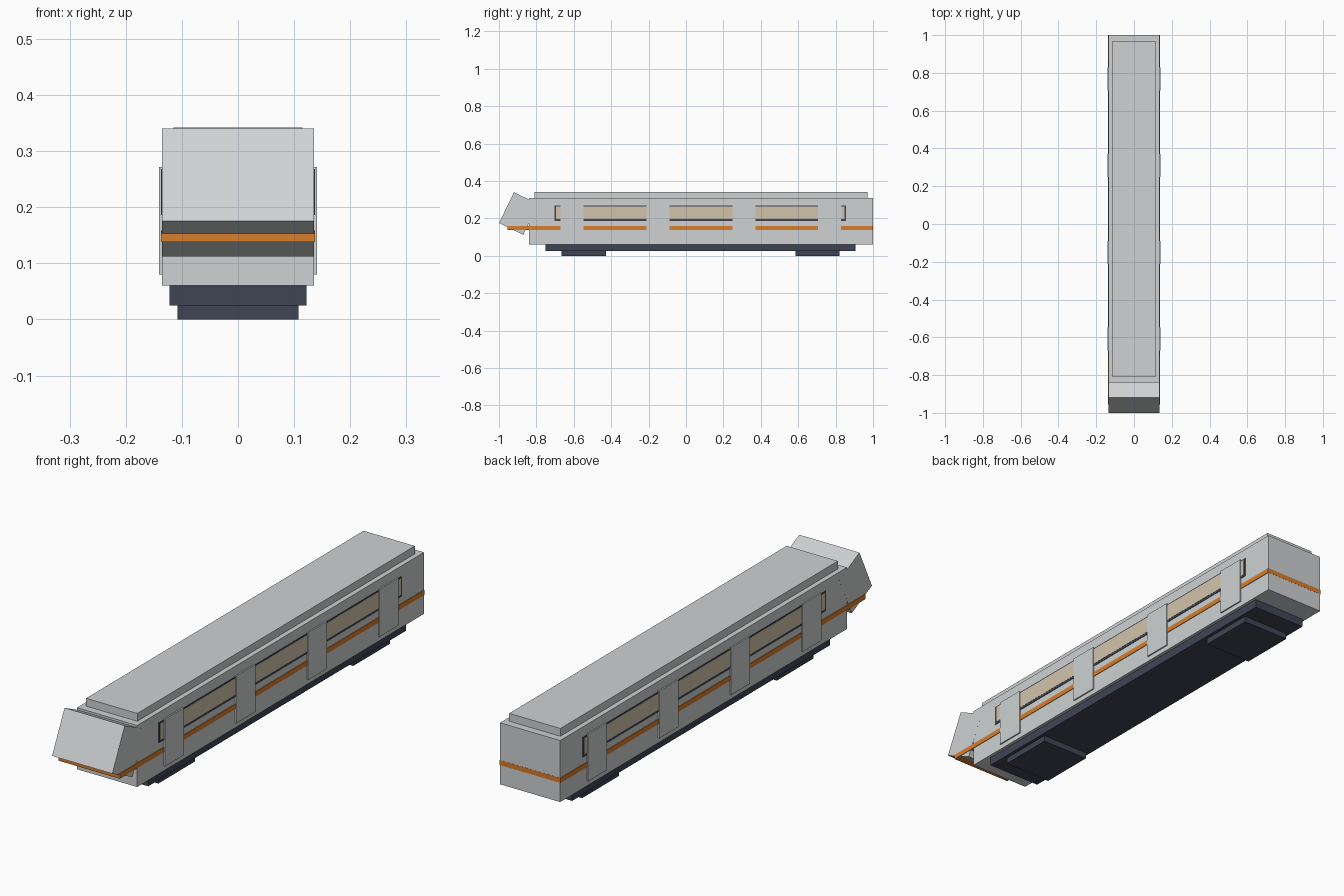
import bpy
import math
from mathutils import Matrix

cube = bpy.data.objects.get("Cube")
if cube:
    bpy.data.objects.remove(cube, do_unlink=True)


def make_material(name, rgb):
    mat = bpy.data.materials.new(name)
    mat.use_nodes = True
    colour = (*rgb, 1)
    mat.diffuse_color = colour
    mat.node_tree.nodes["Principled BSDF"].inputs["Base Color"].default_value = colour
    return mat


silver = make_material("silver paint", (0.62, 0.64, 0.65))
orange = make_material("orange stripe", (0.70, 0.21, 0.025))
glass = make_material("warm window", (0.64, 0.55, 0.41))
dark = make_material("dark navy", (0.05, 0.06, 0.09))


def box(name, mat, half_width, y, z, x=None):
    """Box spanning the y and z ranges, symmetric in x unless an x range is given."""
    x = x or (-half_width, half_width)
    spans = (x, y, z)
    bpy.ops.mesh.primitive_cube_add(size=1)
    obj = bpy.context.object
    obj.name = name
    size = Matrix.Diagonal((*[b - a for a, b in spans], 1))
    obj.data.transform(size)
    obj.location = [(a + b) / 2 for a, b in spans]
    obj.data.materials.append(mat)
    return obj


# Main shell and raised roof
box("car_body", silver, 0.135, (-0.84, 1.0), (0.06, 0.31))
box("roof_panel", silver, 0.115, (-0.81, 0.97), (0.30, 0.342))

# Tilted nose block
nose = box("nose", silver, 0.1352, (-0.967, -0.823), (0.1345, 0.3175))
nose.location = (0, -0.895, 0.226)
nose.rotation_euler.x = -math.radians(25.9)

# Underframe and wheel trucks
box("underframe", dark, 0.122, (-0.75, 0.905), (0.025, 0.06))
for name, y in (("front_truck", -0.547), ("rear_truck", 0.703)):
    box(name, dark, 0.108, (y - 0.118, y + 0.118), (0, 0.026))

# Stripe wrapping the car
box("waist_stripe", orange, 0.1375, (-0.955, 1.0005), (0.138, 0.158))

# Window bands, panes and doors on both sides
for side, sign in (("left", 1), ("right", -1)):
    def plate(name, mat, outer, y, z):
        return box(f"{side}_{name}", mat, 0, y, z,
                   x=tuple(sorted((sign * 0.132, sign * outer))))

    plate("window_frame", dark, 0.1368, (-0.703, 0.856), (0.186, 0.268))
    plate("window_pane", glass, 0.1376, (-0.695, 0.848), (0.196, 0.263))
    for i, y in enumerate((-0.609, -0.15, 0.31, 0.768)):
        plate(f"door_{i + 1}", silver, 0.1405, (y - 0.061, y + 0.061), (0.08, 0.272))
